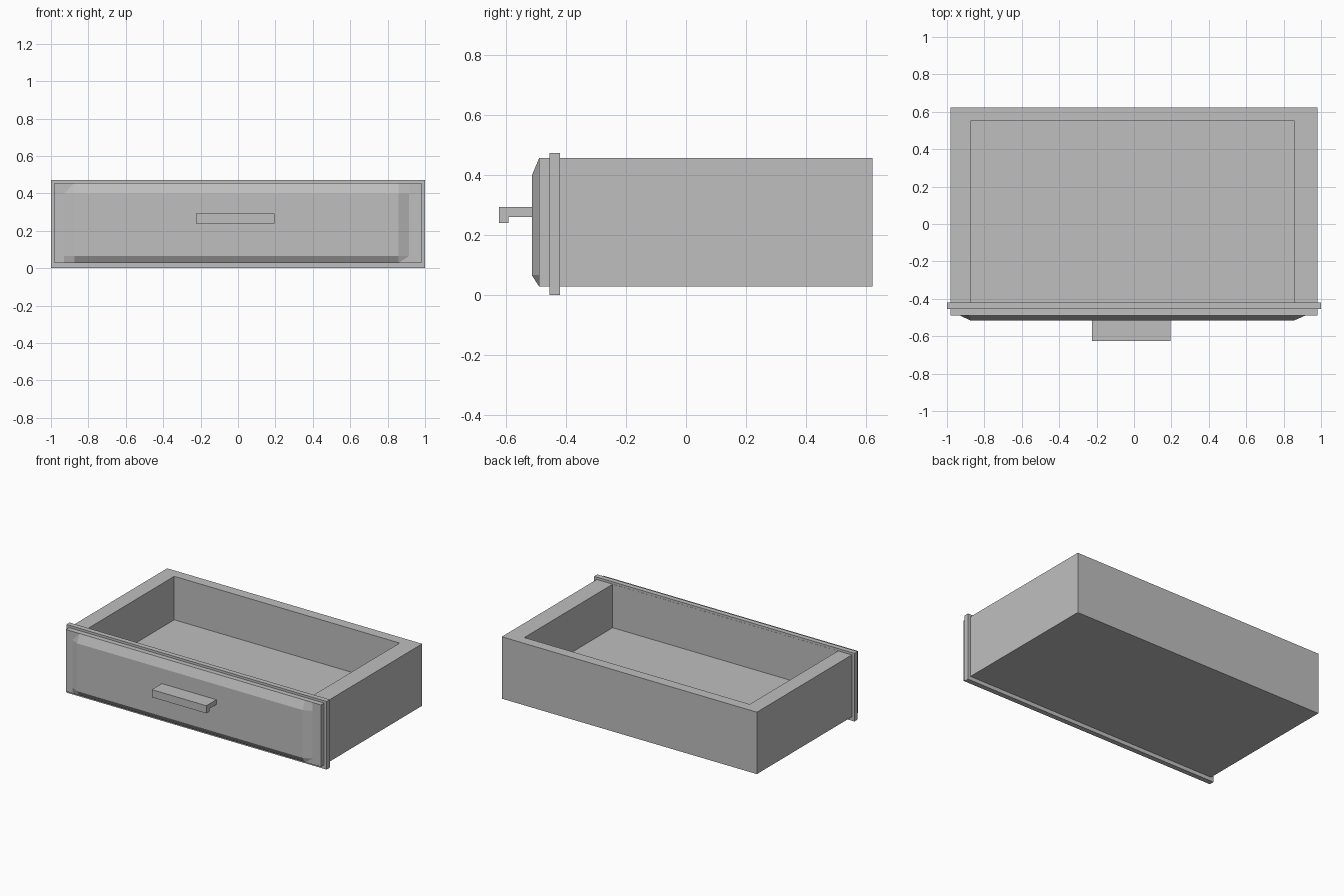
import bpy
import bmesh

old = bpy.data.objects.get("Cube")
if old:
    bpy.data.objects.remove(old, do_unlink=True)

GREY = (0.52, 0.52, 0.52, 1.0)
grey = bpy.data.materials.new("plain grey")
grey.use_nodes = True
grey.diffuse_color = GREY
grey.node_tree.nodes["Principled BSDF"].inputs["Base Color"].default_value = GREY


def add_object(name, bm):
    bmesh.ops.recalc_face_normals(bm, faces=bm.faces)
    mesh = bpy.data.meshes.new(name)
    bm.to_mesh(mesh)
    bm.free()
    mesh.materials.append(grey)
    obj = bpy.data.objects.new(name, mesh)
    bpy.context.collection.objects.link(obj)
    return obj


def box_mesh(xs, ys, zs):
    bm = bmesh.new()
    bmesh.ops.create_cube(bm, size=1)
    for v in bm.verts:
        v.co = [span[0] if c < 0 else span[1]
                for c, span in zip(v.co, (xs, ys, zs))]
    return bm


# Shared outlines: outer body, and the opening in it
BODY_X, BODY_Z = (-0.98, 0.98), (0.027, 0.457)
INNER_X = (-0.875, 0.857)
FLANGE_Y = (-0.455, -0.42)
FRONT_Y, PANEL_Y = -0.49, -0.515

# Tray: open box with thick walls and a raised floor
bm = box_mesh(BODY_X, (FLANGE_Y[1], 0.622), BODY_Z)
top = max(bm.faces, key=lambda f: f.calc_center_median().z)
bmesh.ops.inset_region(bm, faces=[top], thickness=0.05)
for v in top.verts:
    v.co.x = INNER_X[0] if v.co.x < 0 else INNER_X[1]
    v.co.y = FLANGE_Y[1] + 0.001 if v.co.y < 0 else 0.55
well = bmesh.ops.extrude_face_region(bm, geom=[top])
for v in [g for g in well["geom"] if isinstance(g, bmesh.types.BMVert)]:
    v.co.z = 0.155
if top.is_valid:
    bmesh.ops.delete(bm, geom=[top], context="FACES_ONLY")
add_object("drawer_tray", bm)

# Thin flange around the back of the drawer front
add_object("front_flange", box_mesh((-1, 1), FLANGE_Y, (0, 0.473)))

# Flat board in front of the flange
add_object("front_board", box_mesh(BODY_X, (FRONT_Y, FLANGE_Y[0]), BODY_Z))

# Raised panel: a grid whose centre face stands forward of its border
columns = (-0.93, INNER_X[0], INNER_X[1], 0.915)
rows = (BODY_Z[0], 0.066, 0.398, BODY_Z[1])
bm = bmesh.new()
grid = [[bm.verts.new((x, PANEL_Y if i in (1, 2) and j in (1, 2) else FRONT_Y, z))
         for i, x in enumerate(columns)] for j, z in enumerate(rows)]
for j in range(3):
    for i in range(3):
        bm.faces.new((grid[j][i], grid[j][i + 1],
                      grid[j + 1][i + 1], grid[j + 1][i]))
rim = [e for e in bm.edges if e.is_boundary]
bmesh.ops.contextual_create(bm, geom=rim)
add_object("raised_panel", bm)

# Handle: an L-shaped profile drawn across the panel
profile = ((PANEL_Y, 0.26), (PANEL_Y, 0.293), (-0.625, 0.293),
           (-0.625, 0.24), (-0.593, 0.24), (-0.593, 0.26))
bm = bmesh.new()
end = bm.faces.new([bm.verts.new((-0.225, y, z)) for y, z in profile])
pull = bmesh.ops.extrude_face_region(bm, geom=[end], use_keep_orig=True)
for v in [g for g in pull["geom"] if isinstance(g, bmesh.types.BMVert)]:
    v.co.x = 0.195
add_object("handle", bm)
